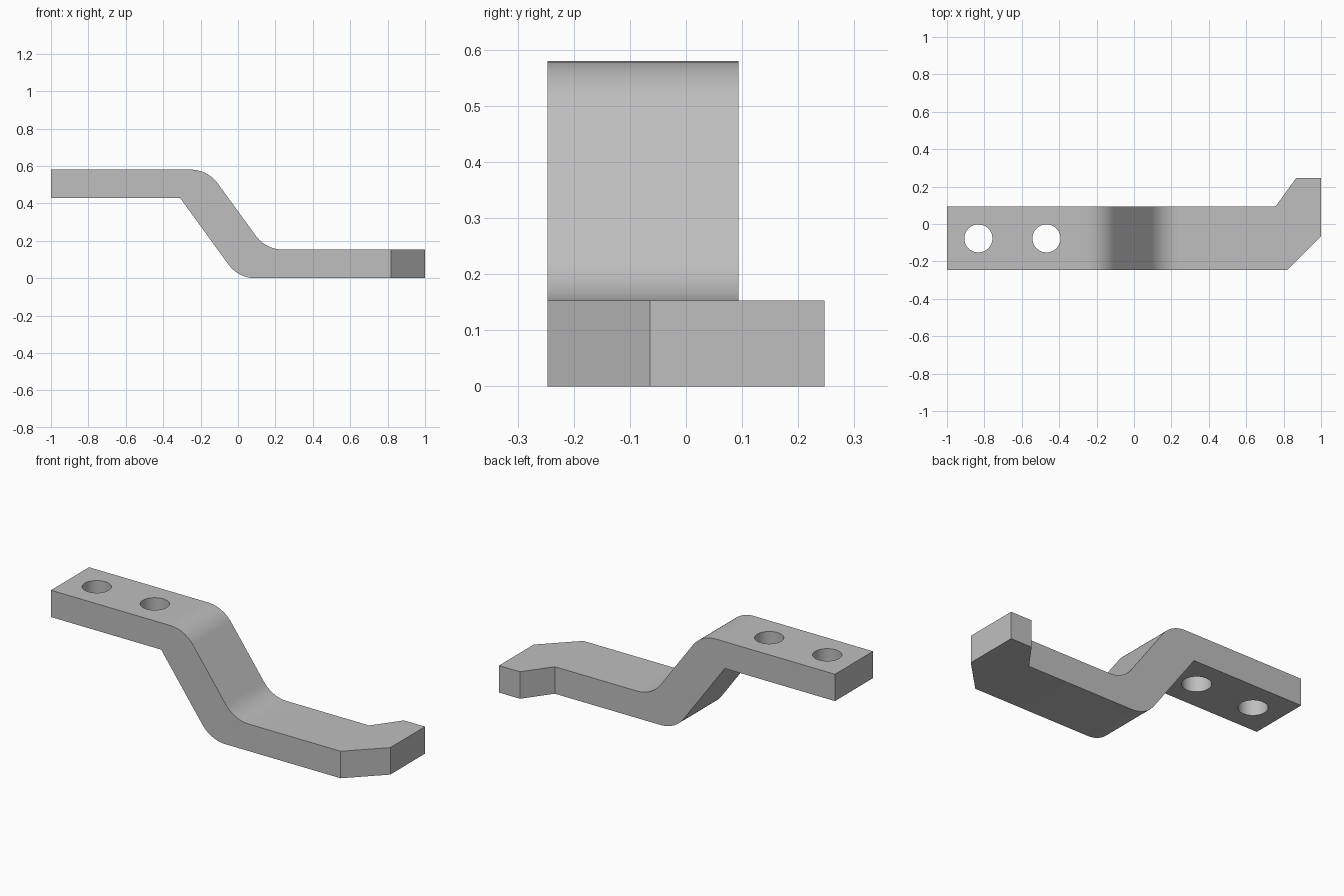
import bpy, bmesh, math
from mathutils import Vector

cube = bpy.data.objects.get("Cube")
if cube:
    bpy.data.objects.remove(cube)

steel = bpy.data.materials.new("plain grey")
steel.use_nodes = True
GREY = (0.52, 0.52, 0.52, 1)
steel.diffuse_color = GREY
steel.node_tree.nodes["Principled BSDF"].inputs["Base Color"].default_value = GREY


def prism(name, outline, direction):
    """Extrude a closed outline along a direction."""
    bm = bmesh.new()
    face = bm.faces.new([bm.verts.new(p) for p in outline])
    ext = bmesh.ops.extrude_face_region(bm, geom=[face])
    moved = [g for g in ext["geom"] if isinstance(g, bmesh.types.BMVert)]
    bmesh.ops.translate(bm, verts=moved, vec=direction)
    bmesh.ops.recalc_face_normals(bm, faces=bm.faces)
    mesh = bpy.data.meshes.new(name)
    bm.to_mesh(mesh)
    bm.free()
    mesh.materials.append(steel)
    obj = bpy.data.objects.new(name, mesh)
    bpy.context.collection.objects.link(obj)
    return obj


def rounded(points, tangent, steps=12):
    """Round the listed corners; each point is (x, z, is_rounded)."""
    out = []
    for i, (x, z, soft) in enumerate(points):
        p = Vector((x, z))
        if not soft:
            out.append(p)
            continue
        to_prev = (Vector(points[i - 1][:2]) - p).normalized()
        to_next = (Vector(points[(i + 1) % len(points)][:2]) - p).normalized()
        half = to_prev.angle(to_next) / 2
        radius = tangent * math.tan(half)
        centre = p + (to_prev + to_next).normalized() * tangent / math.cos(half)
        a = p + to_prev * tangent - centre
        b = p + to_next * tangent - centre
        sweep = a.angle(b)
        for k in range(steps + 1):
            t = k / steps
            d = (a * math.sin((1 - t) * sweep) + b * math.sin(t * sweep)) / math.sin(sweep)
            out.append(centre + d.normalized() * radius)
    return out


def cut(obj, tool, operation):
    mod = obj.modifiers.new(operation.title(), "BOOLEAN")
    mod.operation = operation
    mod.solver = "EXACT"
    mod.object = tool
    bpy.context.view_layer.objects.active = obj
    bpy.ops.object.modifier_apply(modifier=mod.name)
    bpy.data.objects.remove(tool)


# Stepped side profile with three rounded bends
profile = rounded([
    (-1, 0.428, False), (-0.309, 0.428, False), (0.002, 0, True), (1, 0, False),
    (1, 0.153, False), (0.149, 0.153, True), (-0.162, 0.58, True), (-1, 0.58, False),
], 0.09)
bracket = prism("offset_bracket", [(p.x, -0.5, p.y) for p in profile], (0, 1, 0))

# Trim to the plan outline with its angled hook end
plan = [(-1.1, -0.247), (0.817, -0.247), (1, -0.064), (1, 0.247),
        (0.868, 0.247), (0.757, 0.094), (-1.1, 0.094)]
cut(bracket, prism("plan_cutter", [(x, y, -0.2) for x, y in plan], (0, 0, 1)), "INTERSECT")

# Two mounting holes
for x in (-0.832, -0.468):
    ring = [(x + 0.075 * math.cos(a), -0.077 + 0.075 * math.sin(a), 0.3)
            for a in (math.tau * k / 48 for k in range(48))]
    cut(bracket, prism("hole_cutter", ring, (0, 0, 0.5)), "DIFFERENCE")

bpy.ops.object.select_all(action="DESELECT")
bracket.select_set(True)
bpy.context.view_layer.objects.active = bracket
bpy.ops.object.shade_smooth_by_angle(angle=math.radians(30))
